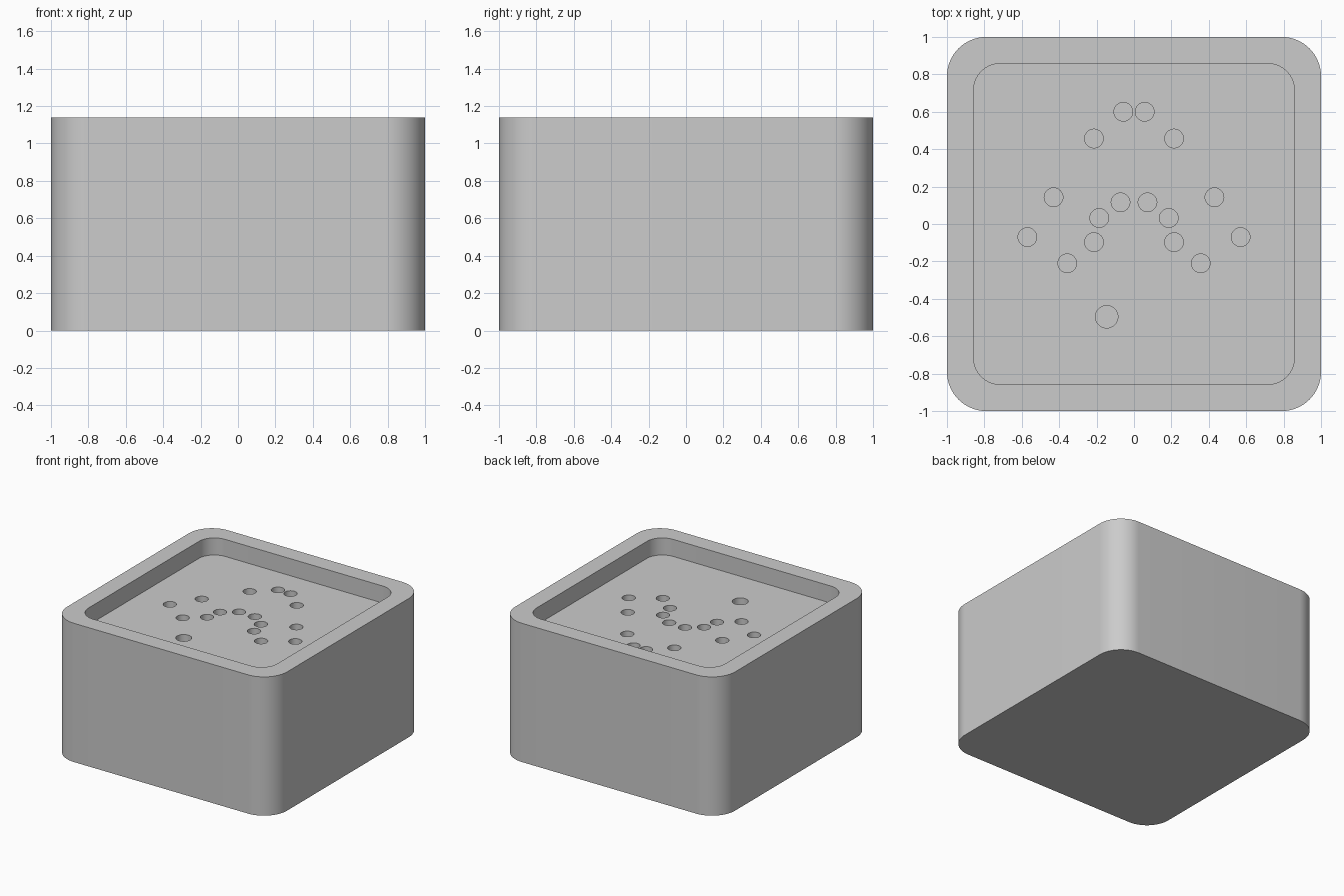
import bpy, bmesh
from math import sin, cos, pi, radians
from mathutils import Matrix

cube = bpy.data.objects.get("Cube")
if cube:
    bpy.data.objects.remove(cube, do_unlink=True)

HEIGHT, FLOOR, HOLE_DEPTH = 1.14, 1.0, 0.14
CORNER_STEPS = 16

grey = bpy.data.materials.new("light grey")
grey.use_nodes = True
grey.diffuse_color = (0.6, 0.6, 0.6, 1)
grey.node_tree.nodes["Principled BSDF"].inputs["Base Color"].default_value = (0.6, 0.6, 0.6, 1)


def make_object(name, bm):
    bmesh.ops.recalc_face_normals(bm, faces=bm.faces)
    mesh = bpy.data.meshes.new(name)
    bm.to_mesh(mesh)
    bm.free()
    mesh.materials.append(grey)
    obj = bpy.data.objects.new(name, mesh)
    bpy.context.collection.objects.link(obj)
    return obj


def rounded_loop(bm, half, radius, z):
    """Ring of vertices around a rounded square."""
    ring = []
    for corner, (sx, sy) in enumerate([(1, 1), (-1, 1), (-1, -1), (1, -1)]):
        for i in range(CORNER_STEPS + 1):
            a = (corner + i / CORNER_STEPS) * pi / 2
            ring.append(bm.verts.new((sx * (half - radius) + radius * cos(a),
                                      sy * (half - radius) + radius * sin(a), z)))
    return ring


# Box body: outer wall, flat rim, recess wall and recess floor
bm = bmesh.new()
rings = [rounded_loop(bm, *r) for r in [(1, 0.21, 0), (1, 0.21, HEIGHT),
                                        (0.857, 0.14, HEIGHT), (0.857, 0.14, FLOOR)]]
for low, high in zip(rings, rings[1:]):
    for i in range(len(low)):
        j = (i + 1) % len(low)
        bm.faces.new((low[i], low[j], high[j], high[i]))
bm.faces.new(rings[0])
bm.faces.new(rings[-1])
body = make_object("box_body", bm)

# Round holes in the recess floor: mirrored pairs plus one larger hole
pairs = [(0.057, 0.6), (0.214, 0.457), (0.43, 0.143), (0.57, -0.07),
         (0.357, -0.21), (0.214, -0.097), (0.186, 0.032), (0.072, 0.116)]
holes = [(s * x, y, 0.05) for x, y in pairs for s in (-1, 1)]
holes.append((-0.146, -0.496, 0.06))
bm = bmesh.new()
for x, y, r in holes:
    bmesh.ops.create_cone(bm, cap_ends=True, segments=32, radius1=r, radius2=r,
                          depth=2 * HOLE_DEPTH, matrix=Matrix.Translation((x, y, FLOOR)))
cutter = make_object("hole_cutter", bm)
cutter.hide_render = True

cut = body.modifiers.new("holes", "BOOLEAN")
cut.operation = "DIFFERENCE"
cut.solver = "EXACT"
cut.object = cutter

# Apply the cut, then smooth the curved walls
bpy.ops.object.select_all(action="DESELECT")
bpy.context.view_layer.objects.active = body
body.select_set(True)
bpy.ops.object.modifier_apply(modifier=cut.name)
bpy.data.objects.remove(cutter, do_unlink=True)
bpy.ops.object.shade_smooth_by_angle(angle=radians(30))
